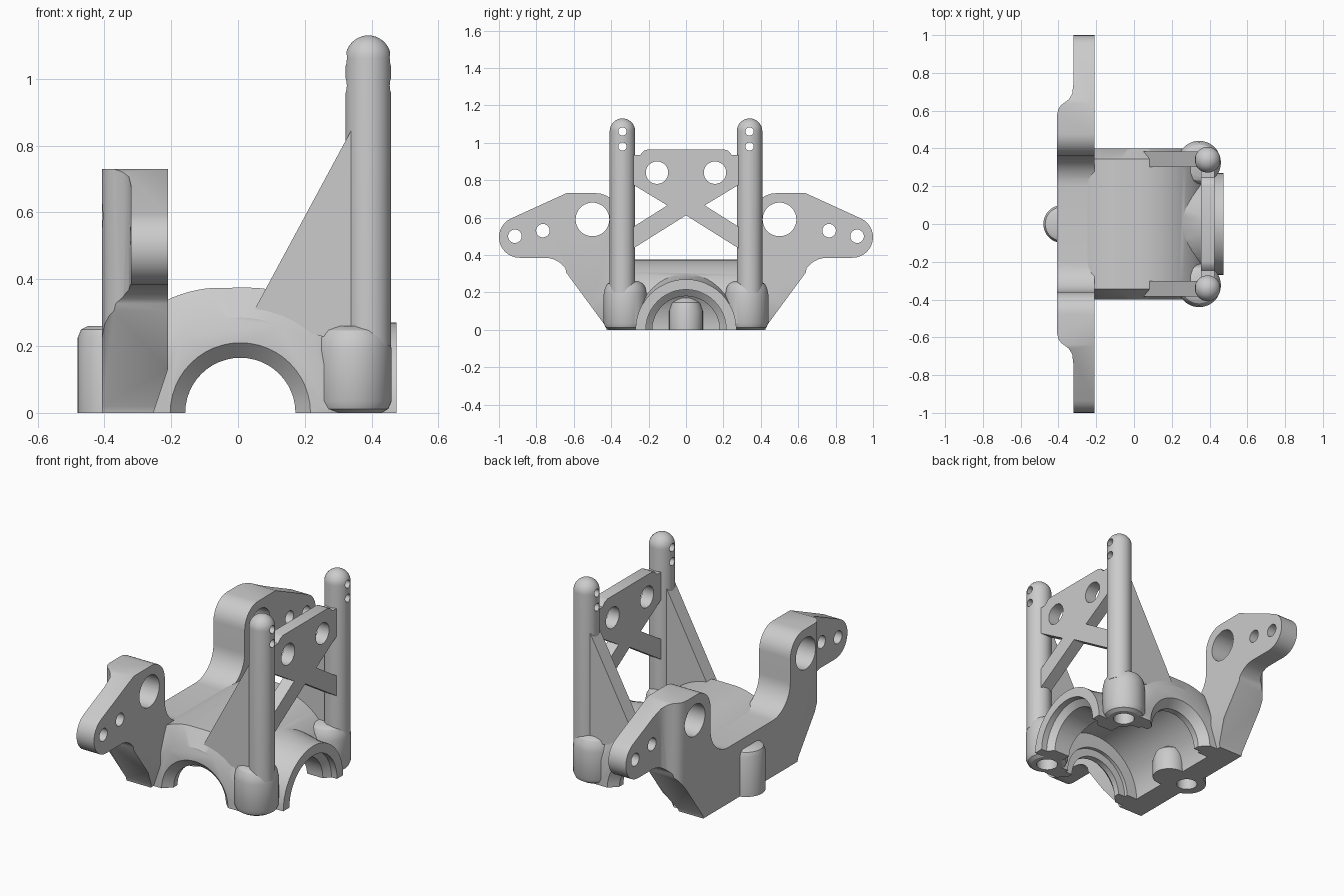
import bpy, bmesh
from math import sin, cos, pi, radians
from mathutils import Vector

if "Cube" in bpy.data.objects:
    bpy.data.objects.remove(bpy.data.objects["Cube"], do_unlink=True)

grey = bpy.data.materials.new("light_grey")
grey.use_nodes = True
grey.diffuse_color = (0.6, 0.6, 0.6, 1)
grey.node_tree.nodes["Principled BSDF"].inputs["Base Color"].default_value = (0.6, 0.6, 0.6, 1)


def loft(name, rings):
    """Skin a list of equal closed rings and cap both ends."""
    bm = bmesh.new()
    loops = [[bm.verts.new(p) for p in ring] for ring in rings]
    n = len(loops[0])
    for a, b in zip(loops, loops[1:]):
        for i in range(n):
            j = (i + 1) % n
            bm.faces.new((a[i], a[j], b[j], b[i]))
    bm.faces.new(loops[0][::-1])
    bm.faces.new(loops[-1])
    bmesh.ops.recalc_face_normals(bm, faces=bm.faces)
    mesh = bpy.data.meshes.new(name)
    bm.to_mesh(mesh)
    bm.free()
    mesh.materials.append(grey)
    ob = bpy.data.objects.new(name, mesh)
    bpy.context.scene.collection.objects.link(ob)
    return ob


def place(axis, u, v, t):
    return {"X": Vector((t, u, v)), "Y": Vector((u, t, v)), "Z": Vector((u, v, t))}[axis]


def prism(name, points, axis, start, end):
    return loft(name, [[place(axis, u, v, t) for u, v in points] for t in (start, end)])


def turned(name, profile, axis, cu, cv, n=48):
    """Round part: profile lists (radius, position along the axis)."""
    return loft(name, [[place(axis, cu + r * cos(2 * pi * i / n), cv + r * sin(2 * pi * i / n), t)
                        for i in range(n)] for r, t in profile])


def boolean(target, tool, operation="DIFFERENCE"):
    mod = target.modifiers.new("cut", "BOOLEAN")
    mod.operation, mod.object, mod.solver = operation, tool, "EXACT"
    bpy.context.view_layer.objects.active = target
    bpy.ops.object.modifier_apply(modifier=mod.name)
    bpy.data.objects.remove(tool, do_unlink=True)


def arc(cx, cy, r, a0, a1, n=8):
    return [(cx + r * cos(radians(a0 + (a1 - a0) * i / n)),
             cy + r * sin(radians(a0 + (a1 - a0) * i / n))) for i in range(n + 1)]


def mirrored(half):
    return half + [(-u, v) for u, v in reversed(half)]


# Rounded housing with chamfered ends
def section(y, r, left, right):
    pts = [(max(r * cos(a) + (right if cos(a) > 0 else left), -0.35), r * sin(a))
           for a in [pi * i / 48 for i in range(49)]]
    pts = [(pts[0][0], -0.05)] + pts + [(pts[-1][0], -0.05)]
    return [Vector((x, y, z)) for x, z in pts]


housing = loft("housing", [section(-0.4, 0.285, 0, 0.01), section(-0.345, 0.375, -0.05, 0.03),
                           section(0.345, 0.375, -0.05, 0.03), section(0.4, 0.285, 0, 0.01)])
boolean(housing, turned("neck", [(0.31, 0.2), (0.28, 0.36), (0.27, 0.42), (0.27, 0.475)], "X", 0, 0), "UNION")

# Winged mounting plate: side outline crossed with a stepped plan outline
outline = [(0.42, -0.02), (0.43, 0.02), (0.64, 0.305)]
outline += arc(0.755, 0.25, 0.135, 145, 90) + arc(0.89, 0.495, 0.11, -90, 65, 14)
outline += [(0.64, 0.73)] + arc(0.48, 0.61, 0.12, 90, 180)
outline += arc(0.2, 0.48, 0.16, 0, -90, 12)
plate = prism("wing_plate", mirrored(outline), "X", -0.5, -0.21)
plan = [(-0.1, 1.1), (-0.32, 1.1), (-0.32, 0.75), (-0.327, 0.69), (-0.345, 0.66),
        (-0.385, 0.63), (-0.4, 0.61), (-0.407, 0.58)]
plan += [(x, -y) for x, y in reversed(plan)]
boolean(plate, prism("plan", plan, "Z", -0.1, 1), "INTERSECT")
for s in (-1, 1):
    for y, z, r in ((0.5, 0.59, 0.09), (0.765, 0.53, 0.036), (0.915, 0.5, 0.036)):
        boolean(plate, turned("hole", [(r, -0.5), (r, 0)], "X", s * y, z))
    wedge = [(-0.2, 0.16), (-0.27, -0.05), (-0.2, -0.05)]
    boolean(plate, prism("wedge", wedge, "Y", s * 0.4, s * 0.65))
boolean(housing, plate, "UNION")

# Hollow interior, bearing seats and shaft openings
boolean(housing, turned("cavity", [(0.29, -0.3), (0.29, 0.3)], "Y", 0.02, 0, 64))
bore = [(0.215, -0.42), (0.21, -0.4), (0.165, -0.355), (0.165, -0.32), (0.21, -0.32), (0.21, -0.28)]
bore += [(r, -y) for r, y in reversed(bore)]
boolean(housing, turned("cross_bore", bore, "Y", 0.007, 0))
boolean(housing, turned("neck_bore", [(0.18, 0.1), (0.18, 0.41), (0.215, 0.44), (0.215, 0.5)], "X", 0, 0))

# Screw bosses with blind holes
rounded = [(0.085, 0.0), (0.105, 0.012), (0.115, 0.035), (0.115, 0.19), (0.108, 0.225), (0.095, 0.247), (0.07, 0.26)]
for s in (-1, 1):
    boolean(housing, turned("boss", rounded, "Z", 0.345, s * 0.325), "UNION")
    boolean(housing, turned("screw_hole", [(0.057, -0.1), (0.057, 0.18)], "Z", 0.345, s * 0.325))
boolean(housing, turned("inner_boss", [(0.09, -0.02), (0.09, 0.1), (0.075, 0.145), (0.04, 0.17)],
                        "Z", -0.25, 0), "UNION")
boolean(housing, turned("rear_boss", [(0.1, -0.02), (0.1, 0.225), (0.09, 0.25), (0.07, 0.26)],
                        "Z", -0.38, 0), "UNION")
boolean(housing, turned("screw_hole", [(0.055, -0.1), (0.055, 0.18)], "Z", -0.375, 0))
boolean(housing, prism("ground_cut", [(-2, -2), (2, -2), (2, 2), (-2, 2)], "Z", -1, 0))
parts = [housing]

# Round-topped posts with pin holes, and their gussets
for s, side in ((-1, "right"), (1, "left")):
    dome = [(0.068 * cos(a), 1.062 + 0.068 * sin(a)) for a in [pi / 2 * i / 10 for i in range(10)]]
    post = turned(side + "_post", [(0.068, 0.2)] + dome + [(0.002, 1.13)], "Z", 0.39, s * 0.34, 40)
    for z in (0.98, 1.06):
        boolean(post, turned("pin_hole", [(0.022, 0.2), (0.022, 0.6)], "X", s * 0.34, z, 24))
    gusset = prism(side + "_gusset", [(0.05, 0.31), (0.1, 0.27), (0.36, 0.2), (0.36, 0.885)],
                   "Y", s * 0.302, s * 0.383)
    parts += [post, gusset]

# Cross brace between the posts
half = [(0.2, 0.965), (0.225, 0.957), (0.245, 0.935), (0.29, 0.935), (0.29, 0.78),
        (0.1, 0.665), (0.29, 0.545), (0.29, 0.43), (0.003, 0.61)]
brace = prism("cross_brace", mirrored(half), "X", 0.355, 0.425)
for s in (-1, 1):
    boolean(brace, turned("brace_hole", [(0.06, 0.2), (0.06, 0.6)], "X", s * 0.155, 0.84, 32))
parts.append(brace)

for ob in parts:
    bpy.ops.object.select_all(action="DESELECT")
    ob.select_set(True)
    bpy.context.view_layer.objects.active = ob
    bpy.ops.object.shade_smooth_by_angle(angle=radians(30))
